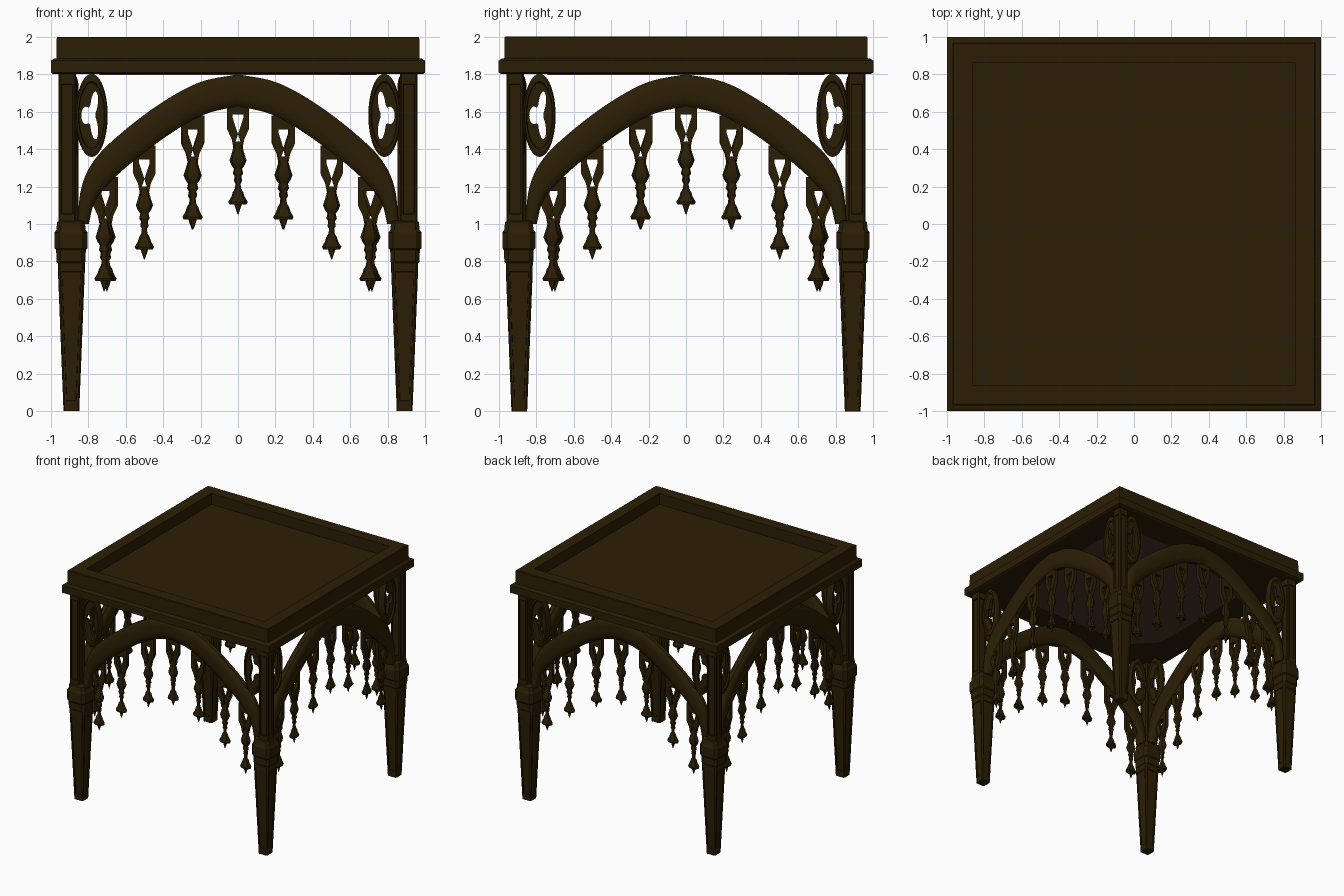
import bpy, bmesh, math
from mathutils import Vector

if "Cube" in bpy.data.objects:
    bpy.data.objects.remove(bpy.data.objects["Cube"])


def material(name, rgb):
    m = bpy.data.materials.new(name)
    m.diffuse_color = (*rgb, 1)
    m.use_nodes = True
    m.node_tree.nodes["Principled BSDF"].inputs["Base Color"].default_value = m.diffuse_color
    return m


WOOD = material("dark_walnut", (0.024, 0.0128, 0.0012))
UNDER = material("reddish_underside", (0.07, 0.036, 0.025))
SIDE_Y = -0.893          # plane of the front arch and its pendants


def add(name, bm, mats=(WOOD,), angle=35):
    """Turn a bmesh into a smooth-by-angle object."""
    bmesh.ops.recalc_face_normals(bm, faces=bm.faces)
    me = bpy.data.meshes.new(name)
    bm.to_mesh(me)
    bm.free()
    for m in mats:
        me.materials.append(m)
    ob = bpy.data.objects.new(name, me)
    bpy.context.collection.objects.link(ob)
    bpy.ops.object.select_all(action='DESELECT')
    ob.select_set(True)
    bpy.context.view_layer.objects.active = ob
    bpy.ops.object.shade_smooth_by_angle(angle=math.radians(angle))
    return ob


def around(ob):
    """Repeat an object on the other three sides of the table."""
    for k, side in enumerate(("right", "back", "left"), 1):
        c = ob.copy()
        c.name = f"{ob.name}_{side}"
        c.rotation_euler.z = k * math.pi / 2
        bpy.context.collection.objects.link(c)


def loft(bm, rings, cap=True, closed=False):
    """Skin a list of equally long point rings; returns side faces."""
    vs = [[bm.verts.new(p) for p in r] for r in rings]
    n, faces = len(rings[0]), []
    pairs = list(zip(vs, vs[1:])) + ([(vs[-1], vs[0])] if closed else [])
    for a, b in pairs:
        for i in range(n):
            j = (i + 1) % n
            faces.append(bm.faces.new((a[i], a[j], b[j], b[i])))
    if cap and not closed:
        bm.faces.new(vs[0])
        bm.faces.new(vs[-1])
    return faces


def chamfered(x0, y0, h, ch, z):
    """Square section with cut corners around the point (x0, y0)."""
    k = h - ch
    pts = [(h, -k), (h, k), (k, h), (-k, h), (-h, k), (-h, -k), (-k, -h), (k, -h)]
    return [(x0 + x, y0 + y, z) for x, y in pts]


def spline(pts, steps):
    """Catmull-Rom curve through 2D points."""
    p = [Vector(q) for q in pts]
    p = [2 * p[0] - p[1]] + p + [2 * p[-1] - p[-2]]
    out = []
    for i in range(1, len(p) - 2):
        a, b, c, d = p[i - 1:i + 3]
        for s in range(steps):
            t = s / steps
            out.append(0.5 * (2 * b + (c - a) * t + (2 * a - 5 * b + 4 * c - d) * t * t
                              + (3 * b - a - 3 * c + d) * t ** 3))
    return out + [p[-2]]


# Table top: moulded square slab with a sunken tray on top
profile = [(0.985, 1.80), (1.0, 1.808), (1.0, 1.872), (0.985, 1.882), (0.97, 1.885),
           (0.968, 1.995), (0.963, 2.0), (0.86, 2.0), (0.86, 1.905)]
bm = bmesh.new()
loft(bm, [[(sx * r, sy * r, z) for sx, sy in ((-1, -1), (1, -1), (1, 1), (-1, 1))]
          for r, z in profile])
add("table_top", bm, angle=25)

# Reddish plate on the underside
bm = bmesh.new()
loft(bm, [chamfered(0, 0, 0.74, 0.2, z) for z in (1.796, 1.803)])
add("underside_plate", bm, (UNDER,))


# Legs: tapered foot and slender upper post, both with sunk panels
def panelled_leg(name, c, sections, margin, gap):
    bm = bmesh.new()
    sides = loft(bm, [chamfered(c, -c, h, ch, z) for h, ch, z in sections])
    bmesh.ops.recalc_face_normals(bm, faces=bm.faces)
    big = sorted(sides, key=lambda f: -f.calc_area())[:4]
    for f in big:
        bmesh.ops.inset_region(bm, faces=[f], thickness=margin)
        for v in f.verts:                       # keep wider rails at the panel ends
            v.co.z += 0.045 if v.co.z < (sections[0][2] + sections[-1][2]) / 2 else -0.045
        bmesh.ops.inset_region(bm, faces=[f], thickness=0.002, depth=-gap)
    around(add(name, bm, angle=20))


panelled_leg("lower_leg", 0.89, [(0.042, 0.007, 0.0), (0.072, 0.011, 0.80)], 0.013, 0.008)
panelled_leg("upper_post", 0.912, [(0.046, 0.008, 1.0), (0.046, 0.008, 1.80)], 0.012, 0.01)

# Collar block on each leg
bm = bmesh.new()
loft(bm, [chamfered(0.892, -0.892, h, 0.28 * h, z) for h, z in
          ((0.068, 0.79), (0.078, 0.80), (0.079, 0.86), (0.088, 0.87),
           (0.088, 0.955), (0.078, 0.97), (0.074, 1.01), (0.06, 1.02))])
around(add("leg_collar", bm, angle=30))

# Arches: rounded section swept between outer and inner curves
outer = spline([(0, 1.80), (0.21, 1.755), (0.42, 1.64), (0.63, 1.48),
                (0.765, 1.345), (0.835, 1.2), (0.86, 1.0)], 5)
inner = spline([(0, 1.63), (0.18, 1.585), (0.35, 1.49), (0.56, 1.335),
                (0.69, 1.215), (0.765, 1.12), (0.797, 1.0)], 5)
half = list(zip(outer, inner))
whole = [(Vector((-o.x, o.y)), Vector((-i.x, i.y))) for o, i in half[:0:-1]] + half
rings = []
for o, i in whole:
    ring = []
    for k in range(12):
        a = 2 * math.pi * (k + 0.5) / 12
        c, s = math.cos(a), math.sin(a)
        u = math.copysign(abs(c) ** 0.7, c) / math.cos(math.pi / 12) ** 0.7
        w = math.copysign(abs(s) ** 0.7, s)
        p = (o + i) / 2 + (o - i) / 2 * u
        ring.append((p.x, SIDE_Y + 0.042 * w, p.y))
    rings.append(ring)
bm = bmesh.new()
loft(bm, rings)
around(add("arch", bm, angle=40))

# Oval medallions: raised rim round a plate pierced by a trefoil
bm = bmesh.new()
N = 48
for side in (-1, 1):
    rings = []
    for k in range(N):
        a = 2 * math.pi * k / N
        c, s = math.cos(a), math.sin(a)
        h = max(0.64 * (0.66 + 0.34 * math.cos(3 * a)), 0.25)      # trefoil opening
        ring = []
        for r, d in ((1.0, -0.02), (0.93, -0.03), (0.82, -0.03), (0.78, -0.016), (h, -0.014),
                     (h, 0.014), (0.78, 0.016), (0.82, 0.03), (0.93, 0.03), (1.0, 0.02)):
            ring.append((side * (0.782 + 0.086 * r * c), SIDE_Y + d, 1.58 + 0.222 * r * s))
        rings.append(ring)
    loft(bm, rings, closed=True)
around(add("medallion", bm, angle=40))

# Hanging pendants: forked bracket over a flattened drop ending in a bud
drop = [(0.022, -0.19), (0.026, -0.225), (0.036, -0.26), (0.046, -0.29), (0.036, -0.315),
        (0.022, -0.335), (0.028, -0.36), (0.018, -0.375), (0.022, -0.40), (0.014, -0.415),
        (0.016, -0.44), (0.028, -0.46), (0.036, -0.485), (0.052, -0.512), (0.046, -0.525),
        (0.022, -0.52), (0.014, -0.545), (0.002, -0.58)]
fork_out = [(0.060, 0.03), (0.060, -0.12), (0.034, -0.175), (0.024, -0.225)]
fork_in = [(0.030, 0.03), (0.028, -0.065), (0.010, -0.12), (0.0, -0.15)]
bm = bmesh.new()
for x, top in ((-0.715, 1.22), (-0.5, 1.39), (-0.24, 1.55), (0, 1.63),
               (0.245, 1.55), (0.5, 1.39), (0.7, 1.22)):
    loft(bm, [[(x + r * math.cos(a * math.pi / 4), SIDE_Y + 0.65 * r * math.sin(a * math.pi / 4), top + z)
               for a in range(8)] for r, z in drop])
    for s in (-1, 1):
        loft(bm, [[(x + s * o[0], SIDE_Y - 0.016, top + o[1]), (x + s * o[0], SIDE_Y + 0.016, top + o[1]),
                   (x + s * i[0], SIDE_Y + 0.016, top + i[1]), (x + s * i[0], SIDE_Y - 0.016, top + i[1])]
                  for o, i in zip(fork_out, fork_in)])
    # small bridge closing the fork under the arch
    loft(bm, [[(x + dx, SIDE_Y + dy, top + z) for dx, dy in
               ((-0.035, -0.016), (0.035, -0.016), (0.035, 0.016), (-0.035, 0.016))] for z in (-0.045, 0.03)])
around(add("pendants", bm, angle=30))
